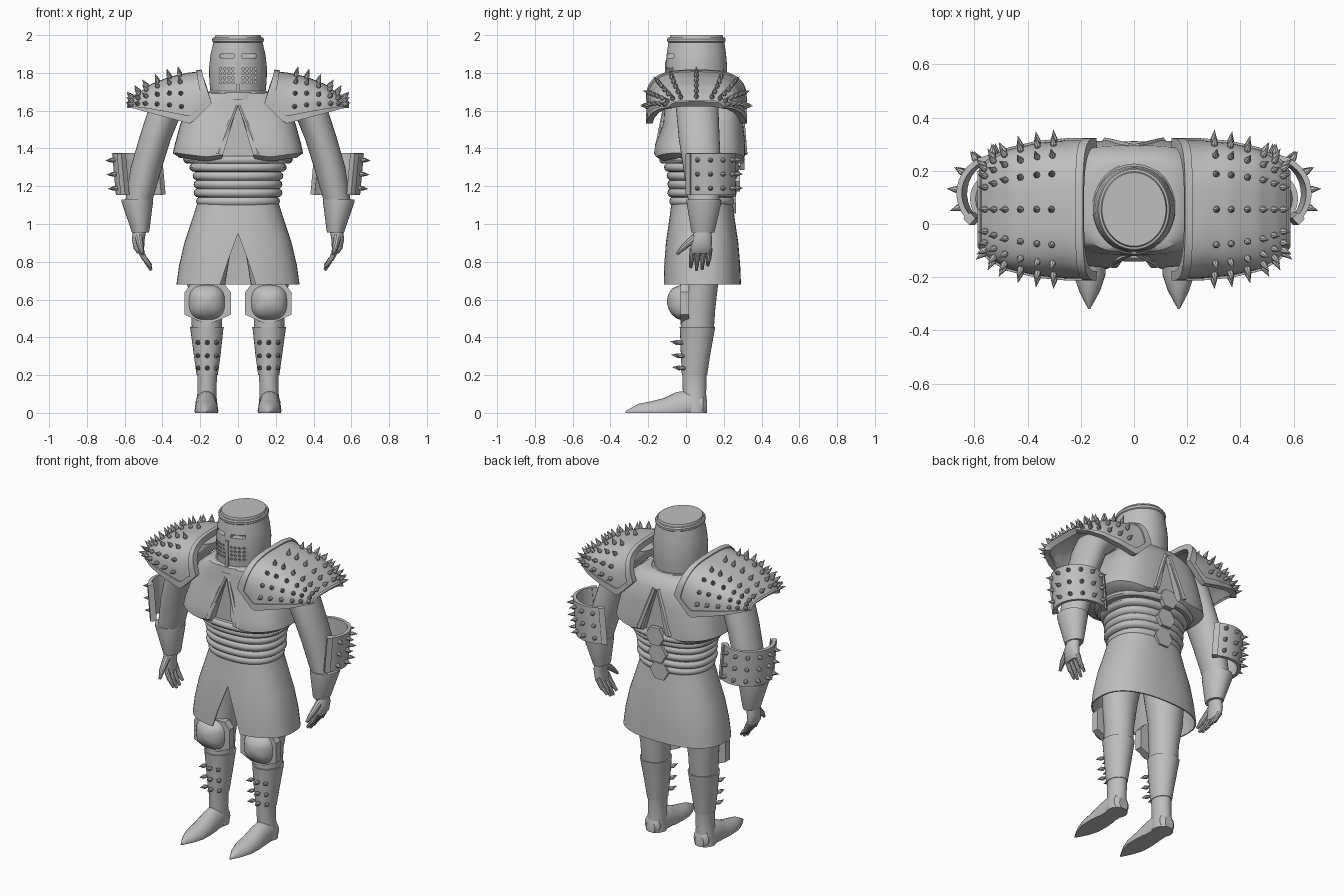
import bpy, bmesh, math
from mathutils import Vector, Matrix

if "Cube" in bpy.data.objects:
    bpy.data.objects.remove(bpy.data.objects["Cube"])

steel = bpy.data.materials.new("grey_steel")
steel.diffuse_color = (0.52, 0.52, 0.52, 1)
steel.use_nodes = True
steel.node_tree.nodes["Principled BSDF"].inputs["Base Color"].default_value = steel.diffuse_color
cutters = []


def make(name, bm, mirror=False, thick=0):
    bmesh.ops.recalc_face_normals(bm, faces=bm.faces)
    me = bpy.data.meshes.new(name)
    bm.to_mesh(me)
    bm.free()
    me.materials.append(steel)
    ob = bpy.data.objects.new(name, me)
    bpy.context.collection.objects.link(ob)
    if thick:
        m = ob.modifiers.new("thickness", 'SOLIDIFY')
        m.thickness, m.offset = thick, 0
    if mirror:
        ob.modifiers.new("mirror", 'MIRROR')
    return ob


def cut(ob, cutter):
    m = ob.modifiers.new("cut", 'BOOLEAN')
    m.operation, m.solver, m.object = 'DIFFERENCE', 'EXACT', cutter
    cutter.hide_render = True
    cutters.append(cutter)


def spow(v, p):
    return math.copysign(abs(v) ** p, v)


def loft(name, rows, n=32, p=1.0, along_y=False, caps=True, mirror=False, thick=0):
    """Rows: (z, cx, cy, rx, ry), or (y, cx, cz, rx, rz) when along_y."""
    bm = bmesh.new()
    rings = []
    for t, a, b, ra, rb in rows:
        ring = []
        for i in range(n):
            w = 2 * math.pi * i / n
            x, q = a + ra * spow(math.cos(w), p), b + rb * spow(math.sin(w), p)
            ring.append(bm.verts.new((x, t, max(q, 0)) if along_y else (x, q, t)))
        rings.append(ring)
    for r, s in zip(rings, rings[1:]):
        for i in range(n):
            bm.faces.new((r[i], r[(i + 1) % n], s[(i + 1) % n], s[i]))
    if caps:
        bm.faces.new(rings[0])
        bm.faces.new(rings[-1])
    return make(name, bm, mirror, thick)


def prism(name, pts, y0, y1, mirror=False):
    bm = bmesh.new()
    f = bm.faces.new([bm.verts.new((x, y0, z)) for x, z in pts])
    ext = bmesh.ops.extrude_face_region(bm, geom=[f])
    bmesh.ops.translate(bm, vec=(0, y1 - y0, 0),
                        verts=[v for v in ext["geom"] if isinstance(v, bmesh.types.BMVert)])
    return make(name, bm, mirror)


def surface(name, f, spans, thick, n=14):
    bm = bmesh.new()
    for u0, u1, v0, v1 in spans:
        nu, nv = max(2, round((u1 - u0) * n * 2)), max(2, round((v1 - v0) * n * 2))
        g = [[bm.verts.new(f(u0 + (u1 - u0) * i / nu, v0 + (v1 - v0) * j / nv))
              for j in range(nv + 1)] for i in range(nu + 1)]
        for i in range(nu):
            for j in range(nv):
                bm.faces.new((g[i][j], g[i + 1][j], g[i + 1][j + 1], g[i][j + 1]))
    return make(name, bm, True, thick)


def cone(bm, a, b, r0, r1, n=8):
    a, b = Vector(a), Vector(b)
    rot = (b - a).to_track_quat('Z', 'Y').to_matrix().to_4x4()
    bmesh.ops.create_cone(bm, cap_ends=True, segments=n, radius1=r0, radius2=r1,
                          depth=(b - a).length, matrix=Matrix.Translation((a + b) / 2) @ rot)


def spikes(name, spots, length):
    bm = bmesh.new()
    for p, d in spots:
        cone(bm, p, p + d * length * 0.35, 0.008, 0.013)
        cone(bm, p + d * length * 0.35, p + d * length, 0.013, 0.0005)
    make(name, bm, True)


def on_surface(f, us, vs, centre):
    out = []
    for u in us:
        for v in vs:
            p = f(u, v)
            d = (f(u + .02, v) - f(u - .02, v)).cross(f(u, v + .02) - f(u, v - .02)).normalized()
            out.append((p, d if d.dot(p - Vector(centre)) > 0 else -d))
    return out


# helmet with eye slits and breathing holes
helmet = loft("helmet", [(1.69, 0, .055, .145, .155), (1.76, 0, .055, .152, .161),
                         (1.83, 0, .055, .153, .163), (1.9, 0, .055, .145, .157),
                         (1.97, 0, .055, .128, .147)], n=48)
for v in helmet.data.vertices:
    if v.co.z < 1.7 and v.co.y < 0:
        v.co.z -= 0.02 * max(0, 1 - abs(v.co.x) / .14)
bm = bmesh.new()
for s in (-1, 1):
    bmesh.ops.create_cube(bm, size=1, matrix=Matrix.Translation((s * .058, -.1, 1.89))
                          @ Matrix.Diagonal((.075, .1, .02, 1)))
    for c in range(4):
        for r in range(4):
            x, z = s * (.027 + .022 * c), 1.75 + .024 * r
            cone(bm, (x, -.2, z), (x, -.06 + .012 * c, z), .007, .007)
cut(helmet, make("helmet_openings", bm))
prism("nose_ridge", [(-.01, 1.675), (.01, 1.675), (.01, 1.86), (-.01, 1.86)], -.112, -.08)
loft("helmet_top_ring", [(1.96, 0, .055, .128, .147), (1.966, 0, .055, .136, .154),
                         (1.979, 0, .055, .137, .155), (1.987, 0, .055, .132, .15),
                         (1.988, 0, .055, .124, .142), (2.0, 0, .055, .12, .138)], n=48)
loft("neck_collar", [(1.66, 0, .06, .165, .18), (1.695, 0, .06, .16, .175),
                     (1.705, 0, .06, .15, .165)], n=48)

# chest armour, with an inverted V notch and raised edges at front and back
chest = loft("chest_armour", [(1.352, 0, .075, .31, .205), (1.375, 0, .075, .345, .24),
                              (1.42, 0, .075, .335, .24), (1.53, 0, .09, .305, .212),
                              (1.63, 0, .09, .265, .205), (1.69, 0, .075, .19, .18),
                              (1.70, 0, .07, .15, .165)], n=64, p=.6)
for v in chest.data.vertices:
    if v.co.z < 1.4:
        v.co.z -= .02 * max(0, 1 - abs(abs(v.co.x) - .17) / .15)
notch = [(-.1, 1.3), (.1, 1.3), (0, 1.63)]
cut(chest, prism("front_notch", notch, -.4, -.105))
cut(chest, prism("back_notch", notch, .275, .5))
bm = bmesh.new()
cone(bm, (.105, -.155, 1.37), (.008, -.11, 1.63), .016, .010, 6)
cone(bm, (.105, .308, 1.37), (.012, .29, 1.63), .018, .014, 6)
make("notch_edge", bm, True)

# banded waist
rows = []
for z, r in ((1.12, .222), (1.165, .235), (1.21, .235), (1.255, .24), (1.30, .258), (1.34, .29)):
    for dz, k in ((-.021, .94), (-.012, .985), (0, 1), (.012, .985), (.021, .94)):
        rows.append((z + dz, 0, .085, r * k, r * k * .78))
loft("waist_bands", rows, n=48, p=.85)
for z, y in ((1.34, .285), (1.225, .262), (1.11, .24)):
    prism("spine_plate", [(.062 * math.cos(math.pi * i / 3), z + .062 * math.sin(math.pi * i / 3))
                          for i in range(6)], y, y + .025)

# skirt with front slit
skirt = loft("skirt", [(1.12, 0, .085, .208, .157), (1.02, 0, .085, .24, .17),
                       (.9, 0, .085, .28, .188), (.78, 0, .085, .308, .198),
                       (.68, 0, .085, .322, .202)], n=48, p=.82, caps=False, thick=.008)
cut(skirt, prism("skirt_slit", [(-.115, .62), (.115, .62), (.055, .8), (0, .95), (-.055, .8)], -.4, .05))

# legs, greaves, feet
loft("leg", [(1.05, .12, .085, .11, .12), (.85, .155, .08, .115, .115), (.68, .168, .075, .1, .095),
             (.55, .165, .065, .083, .09), (.45, .165, .06, .08, .088), (.3, .163, .05, .066, .073),
             (.2, .163, .045, .052, .063), (.1, .165, .045, .05, .062), (.03, .168, .05, .06, .06),
             (0, .168, .05, .06, .06)], mirror=True)
loft("greave", [(.455, .165, .06, .09, .094), (.44, .165, .06, .087, .092),
                (.3, .163, .05, .07, .077), (.2, .163, .045, .056, .067)], mirror=True)
loft("foot", [(.11, .168, .03, .03, .04), (.09, .168, .04, .052, .06), (.02, .168, .04, .058, .08),
              (-.05, .167, .02, .058, .09), (-.12, .167, .01, .063, .067), (-.19, .167, .005, .06, .055),
              (-.25, .167, .003, .04, .045), (-.29, .168, .002, .02, .025),
              (-.32, .168, .001, .003, .009)], n=24, along_y=True, mirror=True)
spikes("shin_spikes", [(Vector((.163 + dx, -.015 - .018 * (z - .2) / .2 + abs(dx) * .3, z)),
                        Vector((dx * 6, -1, .15)).normalized())
                       for dx in (-.045, 0, .045) for z in (.235, .3, .37)], .055)

# knee guards
prism("knee_plate", [(.07, .68), (.25, .68), (.282, .64), (.282, .52), (.16, .465),
                     (.038, .52), (.038, .64)], -.03, .015, True)
loft("knee_dome", [(-.02, .165, .585, .097, .095), (-.05, .165, .585, .09, .085), (-.075, .165, .588, .07, .068),
                   (-.092, .165, .59, .042, .042), (-.1, .165, .59, .012, .013)],
     n=24, p=.75, along_y=True, mirror=True)

# arms, cuffs, hands
loft("arm", [(1.74, .27, .06, .08, .09), (1.69, .32, .06, .12, .12), (1.6, .385, .06, .092, .112),
             (1.45, .44, .07, .085, .108), (1.3, .485, .085, .083, .1), (1.1, .53, .095, .07, .08)], mirror=True)
loft("cuff", [(1.13, .533, .095, .083, .092), (1.115, .533, .095, .083, .092),
              (.965, .517, .09, .048, .063), (.955, .517, .09, .045, .06)], mirror=True)
loft("palm", [(.97, .52, .09, .035, .045), (.92, .528, .085, .034, .052), (.87, .525, .08, .028, .056),
              (.845, .515, .08, .02, .052)], n=20, mirror=True)
bm = bmesh.new()
for i in range(4):
    y, drop = .035 + .03 * i, (.015, 0, .005, .025)[i]
    cone(bm, (.522, y, .87), (.492, y - .006, .81), .016, .014, 10)
    cone(bm, (.492, y - .006, .815), (.46, y - .01, .755 + drop), .014, .008, 10)
cone(bm, (.525, .05, .93), (.515, -.015, .875), .022, .016, 10)
cone(bm, (.515, -.012, .878), (.505, -.048, .84), .016, .008, 10)
make("fingers", bm, True)

# shoulder guards: (top x, top z, bottom x, bottom z, half depth)
STATIONS = [(.19, 1.80, .14, 1.64, .25), (.27, 1.79, .25, 1.53, .25), (.36, 1.77, .36, 1.56, .24),
            (.46, 1.73, .47, 1.59, .215), (.53, 1.68, .54, 1.61, .175), (.575, 1.635, .575, 1.615, .13)]


def shoulder(u, v):
    t = min(max(u, 0), 1) * 5
    i = min(int(t), 4)
    xt, zt, xb, zb, w = [a + (b - a) * (t - i) for a, b in zip(STATIONS[i], STATIONS[i + 1])]
    ang = math.pi * min(max(v, 0), 1)
    h = math.sin(ang) ** .6 if 0 < ang < math.pi else 0
    return Vector((xb + (xt - xb) * h, .055 - w * spow(math.cos(ang), .65), zb + (zt - zb) * h))


surface("shoulder_guard", shoulder, [(0, 1, 0, 1)], .02)
surface("shoulder_rim", shoulder, [(0, .07, 0, 1), (.07, 1, 0, .015), (.07, 1, .985, 1), (.96, 1, .015, .985)], .035)
spikes("shoulder_spikes", on_surface(shoulder, (.28, .4, .52, .64, .76, .88),
                                     (.05, .14, .26, .38, .5, .62, .74, .86, .95), (.33, .055, 1.5)), .055)


# forearm guards wrapping the outer back of the arm
def forearm(u, v):
    a = math.radians(-50 + 185 * u)
    return Vector((.495 + .02 * v + .142 * math.cos(a), .115 + .138 * math.sin(a), 1.155 + .22 * v))


surface("forearm_guard", forearm, [(0, 1, 0, 1)], .02, 8)
surface("forearm_rim", forearm, [(0, .07, 0, 1), (.93, 1, 0, 1)], .035, 8)
spikes("forearm_spikes", on_surface(forearm, (.16, .3, .44, .58, .72, .86), (.16, .5, .84), (.5, .125, 1.26)), .05)

# bake modifiers and shade
deps = bpy.context.evaluated_depsgraph_get()
parts = [o for o in bpy.data.objects if o not in cutters]
baked = [(o, bpy.data.meshes.new_from_object(o.evaluated_get(deps))) for o in parts]
for o, me in baked:
    o.modifiers.clear()
    o.data = me
    me.shade_smooth()
    me.set_sharp_from_angle(angle=math.radians(35))
for c in cutters:
    bpy.data.objects.remove(c)
